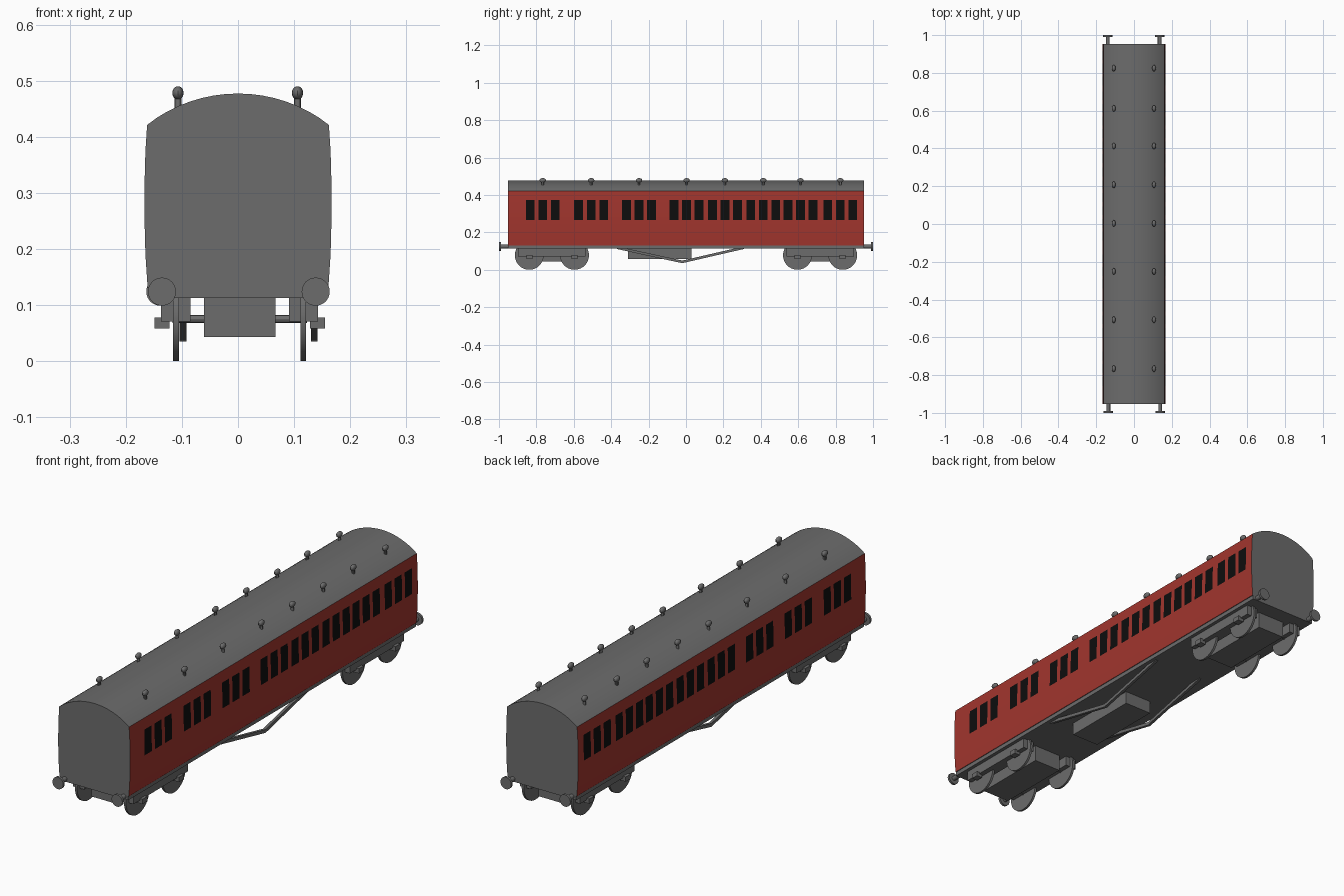
import bpy, bmesh, math
from mathutils import Matrix, Vector

if "Cube" in bpy.data.objects:
    bpy.data.objects.remove(bpy.data.objects["Cube"])


def material(name, rgb):
    m = bpy.data.materials.new(name)
    m.diffuse_color = (*rgb, 1)
    m.use_nodes = True
    m.node_tree.nodes["Principled BSDF"].inputs["Base Color"].default_value = m.diffuse_color
    return m


GREY = material("dark grey", (0.15, 0.15, 0.15))
RED = material("carriage red", (0.36, 0.036, 0.027))
BLACK = material("window black", (0.004, 0.004, 0.004))
CX = 0.003   # the running gear sits slightly off centre


def finish(name, bm, mats=(GREY,)):
    bmesh.ops.recalc_face_normals(bm, faces=bm.faces)
    me = bpy.data.meshes.new(name)
    bm.to_mesh(me)
    bm.free()
    for m in mats:
        me.materials.append(m)
    ob = bpy.data.objects.new(name, me)
    bpy.context.collection.objects.link(ob)
    return ob


def box(name, x0, x1, y0, y1, z0, z1):
    bm = bmesh.new()
    centre = Vector((x0 + x1, y0 + y1, z0 + z1)) / 2
    size = Matrix.Diagonal((x1 - x0, y1 - y0, z1 - z0, 1))
    bmesh.ops.create_cube(bm, size=1, matrix=Matrix.Translation(centre) @ size)
    return finish(name, bm)


def cylinder(name, p, q, r, sides=32):
    p, q = Vector(p), Vector(q)
    turn = (q - p).to_track_quat('Z', 'Y').to_matrix().to_4x4()
    bm = bmesh.new()
    bmesh.ops.create_cone(bm, cap_ends=True, segments=sides, radius1=r, radius2=r,
                          depth=(q - p).length,
                          matrix=Matrix.Translation((p + q) / 2) @ turn)
    return finish(name, bm)


# Coach body: bowed sides and arched roof, swept along y with the windows cut in
compartments = [-0.766, -0.507, -0.251, 0.003, 0.208, 0.413, 0.612, 0.825]
windows = [(c + k * 0.067 - 0.0235, c + k * 0.067 + 0.0235)
           for c in compartments for k in (-1, 0, 1)]
stations = [-0.953] + [y for w in windows for y in w] + [0.953]
side = [(0.161, 0.13), (0.165, 0.19), (0.167, 0.267), (0.1665, 0.32),
        (0.165, 0.374), (0.162, 0.421)]
R = 0.264
half = math.asin(0.162 / R)
roof = [(R * math.sin(half * (1 - i / 8)), 0.477 - R + R * math.cos(half * (1 - i / 8)))
        for i in range(1, 16)]
profile = side + roof + [(-x, z) for x, z in reversed(side)]

bm = bmesh.new()
rings = [[bm.verts.new((x, y, z)) for x, z in profile] for y in stations]
n = len(profile)
for i in range(len(rings) - 1):
    for j in range(n):
        k = (j + 1) % n
        f = bm.faces.new((rings[i][j], rings[i][k], rings[i + 1][k], rings[i + 1][j]))
        z = f.calc_center_median().z
        if j == n - 1 or z > 0.421:
            f.material_index = 0
        else:
            f.material_index = 2 if i % 2 and 0.267 < z < 0.374 else 1
for ring in (rings[0], rings[-1]):
    bm.faces.new(ring)
finish("coach_body", bm, (GREY, RED, BLACK))

# Underframe and the equipment box below it
box("underframe", -0.158, 0.158, -0.953, 0.953, 0.113, 0.131)
box("equipment_box", CX - 0.064, CX + 0.064, -0.31, 0.03, 0.058, 0.114)

# Roof ventilators
for c in compartments:
    for x in (-0.107, 0.106):
        cylinder("ventilator_stem", (x, c, 0.44), (x, c, 0.475), 0.006, 12)
        bm = bmesh.new()
        bmesh.ops.create_uvsphere(bm, u_segments=16, v_segments=10, radius=1,
                                  matrix=Matrix.Translation((x, c, 0.478)) @
                                  Matrix.Diagonal((0.01, 0.017, 0.012, 1)))
        finish("ventilator_head", bm)

# Buffers
for s in (-1, 1):
    for x in (-0.137, 0.137):
        x -= s * 0.0015
        cylinder("buffer_shank", (x, s * 0.94, 0.124), (x, s * 0.992, 0.124), 0.01, 16)
        cylinder("buffer_head", (x, s * 0.99, 0.124), (x, s * 1.0, 0.124), 0.025)

# Bogies: centre box, side frames, wheels, axles and axle boxes
for s in (-1, 1):
    y = s * 0.717
    box("bogie_centre", CX - 0.064, CX + 0.064, y - 0.165, y + 0.165, 0.043, 0.114)
    for t in (-1, 1):
        a, b = sorted((CX + t * 0.088, CX + t * 0.14))
        box("bogie_side_frame", a, b, y - 0.18, y + 0.18, 0.071, 0.114)
    for dy in (-0.121, 0.121):
        w = y + dy
        cylinder("axle", (CX - 0.12, w, 0.075), (CX + 0.12, w, 0.075), 0.007, 12)
        for t in (-1, 1):
            x = CX + t * 0.1135
            cylinder("wheel", (x - 0.005, w, 0.077), (x + 0.005, w, 0.077), 0.077, 40)
            a, b = sorted((CX + t * 0.125, CX + t * 0.152))
            box("axle_box", a, b, w - 0.016, w + 0.016, 0.058, 0.078)

# Truss rods
for x in (-0.098, 0.136):
    path = [(-0.37, 0.118), (-0.02, 0.042), (0.31, 0.118)]
    bm = bmesh.new()
    bars = [[bm.verts.new((x + dx, y, z + dz)) for dx, dz in
             ((-0.006, -0.007), (0.006, -0.007), (0.006, 0.007), (-0.006, 0.007))]
            for y, z in path]
    for p, q in zip(bars, bars[1:]):
        for j in range(4):
            k = (j + 1) % 4
            bm.faces.new((p[j], p[k], q[k], q[j]))
    bm.faces.new(bars[0])
    bm.faces.new(bars[-1])
    finish("truss_rod", bm)

# Smooth the rounded parts and keep hard edges
for ob in bpy.context.collection.objects:
    ob.select_set(True)
    bpy.context.view_layer.objects.active = ob
bpy.ops.object.shade_smooth_by_angle(angle=math.radians(30))
